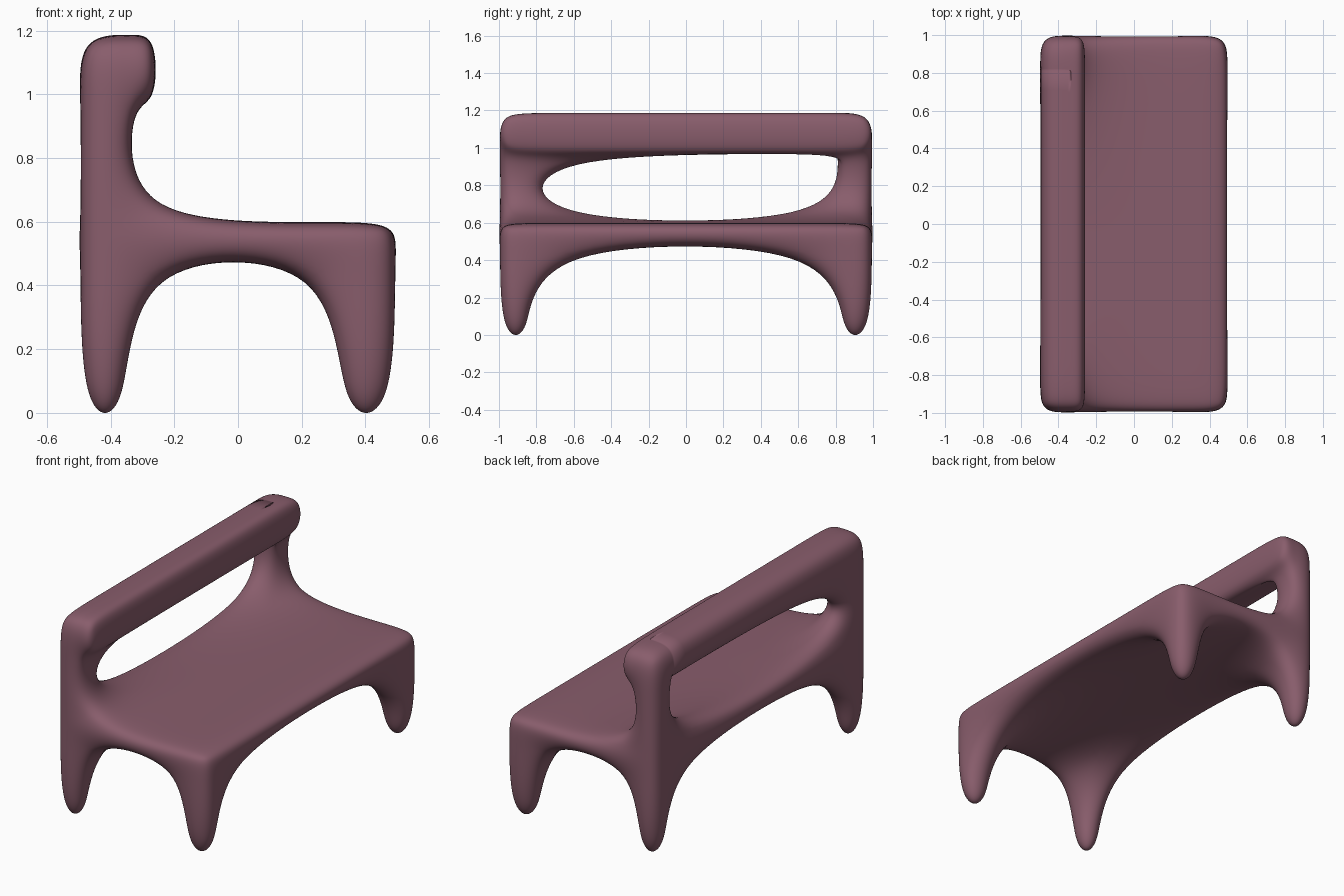
import bpy

if "Cube" in bpy.data.objects:
    bpy.data.objects.remove(bpy.data.objects["Cube"])

# Grid lines of the low-poly cage
X = [-0.5, -0.335, 0.305, 0.5]
Y = [-1.0, -0.82, 0.81, 1.0]
Z = [-0.043, 0.491, 0.599, 0.968, 1.187]
RAIL_X = -0.255          # front of the top rail lip

boxes = []


def add_box(xr, j, k):
    boxes.append((xr, (Y[j], Y[j + 1]), (Z[k], Z[k + 1])))


cols = [(X[i], X[i + 1]) for i in range(3)]
for j in range(3):
    # seat slab
    for xr in cols:
        add_box(xr, j, 1)
    # top rail and its forward lip
    add_box(cols[0], j, 3)
    add_box((X[1], RAIL_X), j, 3)
for j in (0, 2):
    # legs and back posts
    add_box(cols[0], j, 0)
    add_box(cols[2], j, 0)
    add_box(cols[0], j, 2)

# Join the boxes: faces shared by two boxes vanish
BOX_FACES = [(0, 1, 3, 2), (4, 6, 7, 5), (0, 4, 5, 1),
             (2, 3, 7, 6), (0, 2, 6, 4), (1, 5, 7, 3)]
found = {}
for xr, yr, zr in boxes:
    c = [(x, y, z) for x in xr for y in yr for z in zr]
    for f in BOX_FACES:
        loop = [c[i] for i in f]
        found.setdefault(frozenset(loop), []).append(loop)

# Inner wall kept where the rail butts against the far post (gives the sharp joint)
joint = frozenset((x, Y[2], z) for x in cols[0] for z in (Z[3], Z[4]))
loops = [v[0] for key, v in found.items() if len(v) == 1 or key == joint]

verts = sorted({p for l in loops for p in l})
index = {p: i for i, p in enumerate(verts)}
mesh = bpy.data.meshes.new("bench")
mesh.from_pydata(verts, [], [[index[p] for p in l] for l in loops])
mesh.update()
bench = bpy.data.objects.new("bench", mesh)
bpy.context.collection.objects.link(bench)

# Smooth rounded surface
for p in mesh.polygons:
    p.use_smooth = True
sub = bench.modifiers.new("rounding", 'SUBSURF')
sub.levels = sub.render_levels = 4

mat = bpy.data.materials.new("mauve")
mat.diffuse_color = (0.25, 0.11, 0.15, 1.0)
mat.use_nodes = True
mat.node_tree.nodes["Principled BSDF"].inputs["Base Color"].default_value = mat.diffuse_color
mesh.materials.append(mat)
